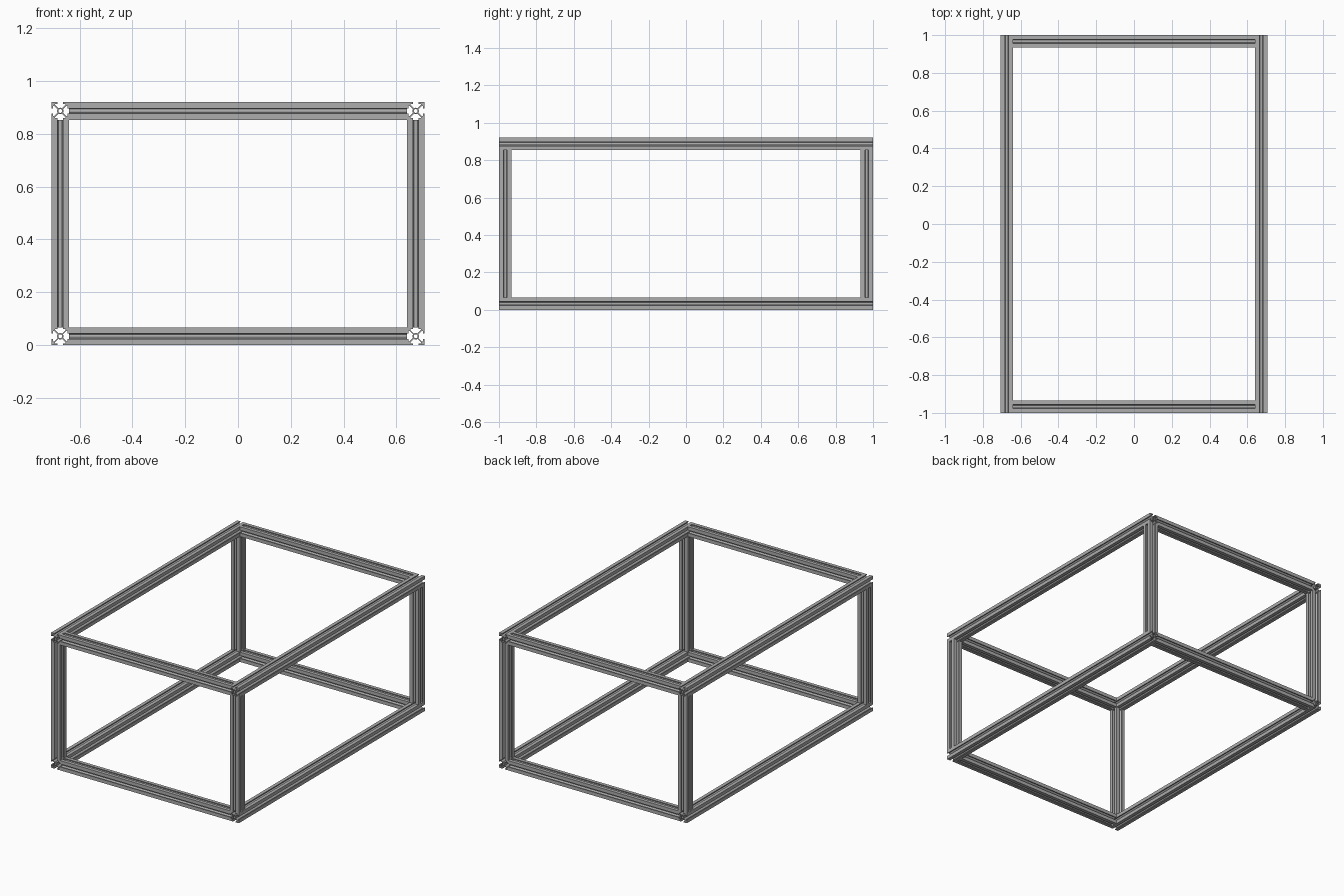
import bpy, bmesh
from math import cos, sin, tau, pi
from mathutils import Matrix

cube = bpy.data.objects.get("Cube")
if cube:
    bpy.data.objects.remove(cube, do_unlink=True)

UNIT = 1 / 300            # one profile unit in model units
BAR = 20 * UNIT           # bar thickness
WIDTH, DEPTH, HEIGHT = 1.413, 2.0, 0.92

metal = bpy.data.materials.new("grey aluminium")
metal.use_nodes = True
GREY = (0.42, 0.42, 0.42, 1)
metal.diffuse_color = GREY
metal.node_tree.nodes["Principled BSDF"].inputs["Base Color"].default_value = GREY

# One eighth of the slotted section, from the hub to the outer corner
EIGHTH = [(3.7, 0), (3.5, 1.2), (3.11, 2.01), (7, 5.9),
          (8.2, 5.9), (8.2, 3), (10, 3), (10, 10)]


def section():
    quarter = EIGHTH + [(y, x) for x, y in reversed(EIGHTH[1:-1])]
    points = []
    for _ in range(4):
        points += quarter
        quarter = [(-y, x) for x, y in quarter]
    return points


def bar_mesh(name, length, turn):
    """Slotted bar with a round bore, extruded and turned onto its axis."""
    bm = bmesh.new()
    bore = [(2.2 * cos(tau * i / 16), 2.2 * sin(tau * i / 16)) for i in range(16)]
    edges = []
    for loop in (section(), bore):
        verts = [bm.verts.new((x * UNIT, y * UNIT, -length / 2)) for x, y in loop]
        edges += [bm.edges.new((verts[i - 1], v)) for i, v in enumerate(verts)]
    bmesh.ops.triangle_fill(bm, edges=edges, use_beauty=True)
    result = bmesh.ops.extrude_face_region(bm, geom=bm.faces[:], use_keep_orig=True)
    top = [g for g in result["geom"] if isinstance(g, bmesh.types.BMVert)]
    bmesh.ops.translate(bm, verts=top, vec=(0, 0, length))
    bmesh.ops.recalc_face_normals(bm, faces=bm.faces[:])
    bmesh.ops.transform(bm, matrix=turn, verts=bm.verts[:])
    mesh = bpy.data.meshes.new(name)
    bm.to_mesh(mesh)
    bm.free()
    mesh.materials.append(metal)
    return mesh


def place(name, mesh, location):
    obj = bpy.data.objects.new(name, mesh)
    obj.location = location
    bpy.context.collection.objects.link(obj)


side_rail = bar_mesh("side_rail", DEPTH, Matrix.Rotation(pi / 2, 4, "X"))
cross_rail = bar_mesh("cross_rail", WIDTH - 2 * BAR, Matrix.Rotation(pi / 2, 4, "Y"))
post = bar_mesh("post", HEIGHT - 2 * BAR, Matrix.Identity(4))

X, Y = (WIDTH - BAR) / 2, (DEPTH - BAR) / 2
SIDES = (("left", X), ("right", -X))
ENDS = (("front", -Y), ("back", Y))
LEVELS = (("lower", BAR / 2), ("upper", HEIGHT - BAR / 2))

# Long side rails and the cross rails between them
for level, z in LEVELS:
    for side, x in SIDES:
        place(f"{level}_{side}_rail", side_rail, (x, 0, z))
    for end, y in ENDS:
        place(f"{level}_{end}_rail", cross_rail, (0, y, z))

# Corner posts
for side, x in SIDES:
    for end, y in ENDS:
        place(f"{end}_{side}_post", post, (x, y, HEIGHT / 2))
